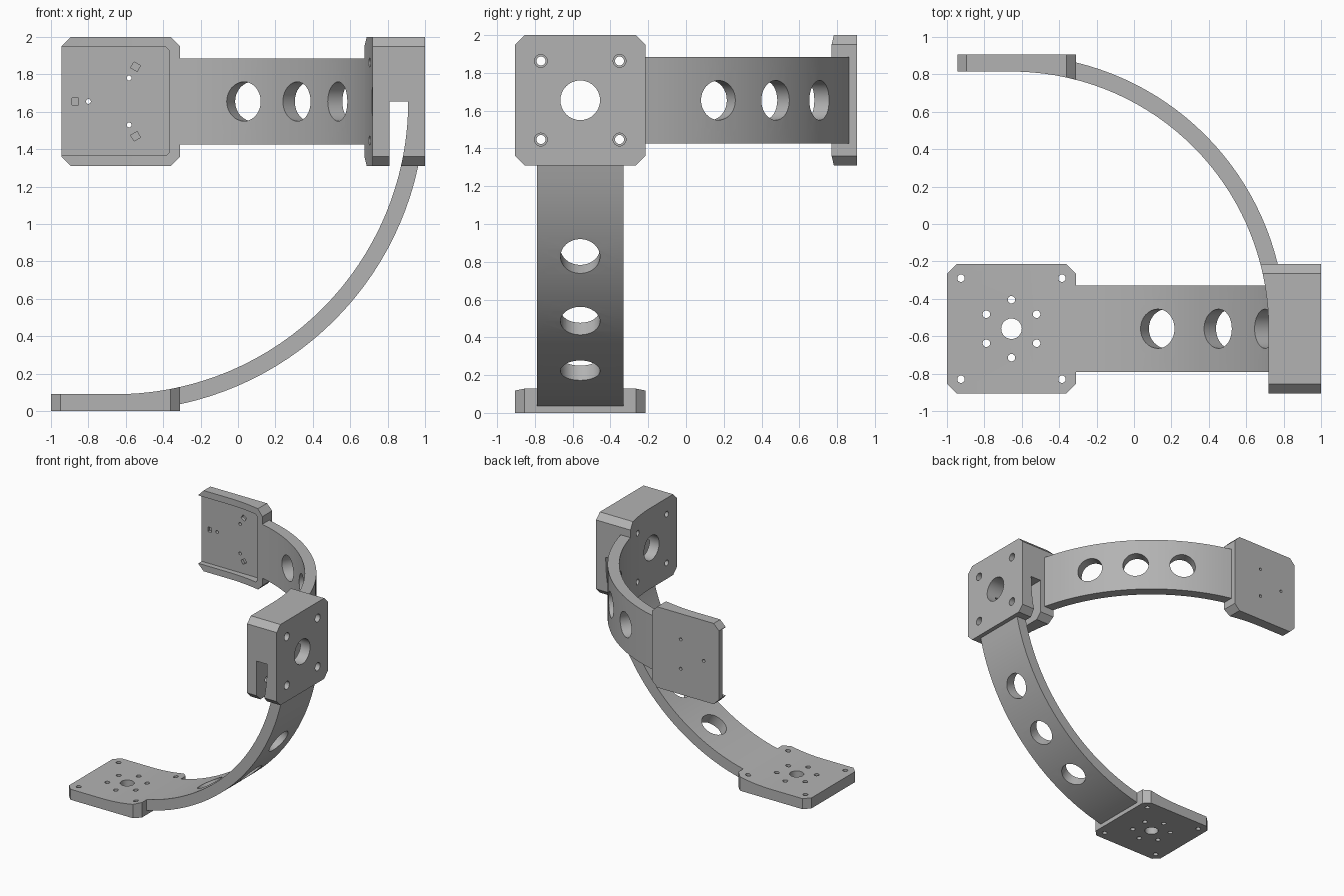
import bpy, bmesh, math
from mathutils import Vector, Matrix

if "Cube" in bpy.data.objects:
    bpy.data.objects.remove(bpy.data.objects["Cube"])

# Common centre of both arcs, and their radii
CX, CY, CZ = -0.655, -0.56, 1.655
LOW_IN, LOW_OUT = 1.565, 1.655
UP_IN, UP_OUT = 1.375, 1.465
HALF = 0.345

grey = bpy.data.materials.new("plain_grey")
grey.diffuse_color = (0.45, 0.45, 0.45, 1)
grey.use_nodes = True
grey.node_tree.nodes["Principled BSDF"].inputs["Base Color"].default_value = grey.diffuse_color


def finish(name, bm):
    bmesh.ops.recalc_face_normals(bm, faces=bm.faces)
    me = bpy.data.meshes.new(name)
    bm.to_mesh(me)
    bm.free()
    ob = bpy.data.objects.new(name, me)
    bpy.context.collection.objects.link(ob)
    me.materials.append(grey)
    return ob


def prism(name, pts, axis, lo, hi):
    """Extrude a 2D profile along an axis."""
    place = {'x': lambda p, t: (t, p[0], p[1]),
             'y': lambda p, t: (p[0], t, p[1]),
             'z': lambda p, t: (p[0], p[1], t)}[axis]
    bm = bmesh.new()
    a = [bm.verts.new(place(p, lo)) for p in pts]
    b = [bm.verts.new(place(p, hi)) for p in pts]
    bm.faces.new(a)
    bm.faces.new(b)
    for i in range(len(pts)):
        j = (i + 1) % len(pts)
        bm.faces.new((a[i], a[j], b[j], b[i]))
    return finish(name, bm)


def rod(start, direction, length, r, segs=32):
    d = Vector(direction).normalized()
    mid = Vector(start) + d * length / 2
    bm = bmesh.new()
    bmesh.ops.create_cone(bm, cap_ends=True, segments=segs, radius1=r, radius2=r, depth=length,
                          matrix=Matrix.Translation(mid) @ d.to_track_quat('Z', 'Y').to_matrix().to_4x4())
    return finish("cutter", bm)


def boolean(ob, cutter, op='DIFFERENCE'):
    m = ob.modifiers.new("cut", 'BOOLEAN')
    m.operation, m.solver, m.object = op, 'EXACT', cutter
    bpy.context.view_layer.objects.active = ob
    bpy.ops.object.modifier_apply(modifier=m.name)
    bpy.data.objects.remove(cutter)


def arc(c, r, a0, a1, s, n=8):
    """Points at angles measured from the second axis (s = +1 up, -1 down)."""
    out = []
    for i in range(n + 1):
        a = math.radians(a0 + (a1 - a0) * i / n)
        out.append((c[0] + r * math.sin(a), c[1] + s * r * math.cos(a)))
    return out


def octagon(x0, x1, y0, y1, c=0.05):
    return [(x0 + c, y0), (x1 - c, y0), (x1, y0 + c), (x1, y1 - c),
            (x1 - c, y1), (x0 + c, y1), (x0, y1 - c), (x0, y0 + c)]


XY, XZ = (CX, CY), (CX, CZ)
parts = []

# Base plate: flat, then following the inner arc
base = prism("base_plate", [(-1.2, 0.09), (-1.2, 0), (-0.2, 0)] + arc(XZ, LOW_IN, 17, 0, -1), 'y', -1, 0)
boolean(base, prism("cutter", octagon(CX - HALF, CX + HALF, CY - HALF, CY + HALF), 'z', -0.1, 0.4), 'INTERSECT')
holes = [(0, 0, 0.055)] + [(sx * 0.27, sy * 0.27, 0.02) for sx in (-1, 1) for sy in (-1, 1)]
holes += [(0.155 * math.cos(math.radians(a)), 0.155 * math.sin(math.radians(a)), 0.02) for a in range(30, 390, 60)]
for dx, dy, r in holes:
    boolean(base, rod((CX + dx, CY + dy, -0.1), (0, 0, 1), 0.4, r, 24))
parts.append(base)

# Curved arms with three radial holes each
lower = prism("lower_arm", arc(XZ, LOW_IN, 12, 78.1, -1, 24) + arc(XZ, LOW_OUT, 78.1, 12, -1, 24),
              'y', CY - 0.23, CY + 0.23)
upper = prism("upper_arm", arc(XY, UP_IN, 13.5, 76.5, 1, 24) + arc(XY, UP_OUT, 76.5, 13.5, 1, 24),
              'z', CZ - 0.23, CZ + 0.23)
for a in (30, 45, 60):
    s, c = math.sin(math.radians(a)), math.cos(math.radians(a))
    d = Vector((s, 0, -c))
    boolean(lower, rod(Vector((CX, CY, CZ)) + d * 1.4, d, 0.4, 0.105))
    d = Vector((s, c, 0))
    boolean(upper, rod(Vector((CX, CY, CZ)) + d * 1.2, d, 0.4, 0.105))
parts += [lower, upper]

# Back plate: open-sided recess, three through holes, three square pockets
back = prism("back_plate", [(-1.2, 0.815), (-1.2, 0.905), (-0.2, 0.905)] + arc(XY, UP_IN, 19, 0, 1),
             'z', 1.2, 2.2)
boolean(back, prism("cutter", octagon(-0.945, CX + HALF, CZ - HALF, CZ + HALF), 'y', 0.6, 1), 'INTERSECT')
boolean(back, prism("cutter", octagon(-1.2, -0.37, CZ - 0.29, CZ + 0.29, 0.015), 'y', 0.6, 0.86))
for a in (60, 180, 300):
    a = math.radians(a)
    u, v = math.cos(a), math.sin(a)
    boolean(back, rod((CX + 0.145 * u, 0.7, CZ + 0.145 * v), (0, 1, 0), 0.4, 0.013, 16))
    sq = [(CX + (0.215 + i) * u - j * v, CZ + (0.215 + i) * v + j * u)
          for i, j in ((-0.018, -0.02), (0.018, -0.02), (0.018, 0.02), (-0.018, 0.02))]
    boolean(back, prism("cutter", sq, 'y', 0.8, 0.885))
parts.append(back)

# Motor block joining the arms: curved inner face, slot below, bolt holes
block = prism("motor_block", [(0.72, -1.1), (1.0, -1.1), (1.0, -0.1)] + arc(XY, UP_IN, 70, 90, 1),
              'z', 1.2, 2.2)
boolean(block, prism("cutter", octagon(CY - HALF, CY + HALF, CZ - HALF, CZ + HALF), 'x', 0.5, 1.2), 'INTERSECT')
boolean(block, prism("cutter", [(0.81, CZ), (0.81, 1.2)] + arc(XZ, LOW_IN, 73, 90, -1), 'y', -1.1, 0))
boolean(block, rod((0.5, CY, CZ), (1, 0, 0), 0.7, 0.105))
for sy in (-1, 1):
    for sz in (-1, 1):
        p = (CY + sy * 0.208, CZ + sz * 0.208)
        boolean(block, rod((0.5, *p), (1, 0, 0), 0.7, 0.024, 24))
        boolean(block, rod((0.815, *p), (1, 0, 0), 0.4, 0.034, 24))
parts.append(block)

# Smooth the curved walls, keep edges crisp
for ob in parts:
    bpy.ops.object.select_all(action='DESELECT')
    ob.select_set(True)
    bpy.context.view_layer.objects.active = ob
    bpy.ops.object.shade_smooth_by_angle(angle=math.radians(20))
